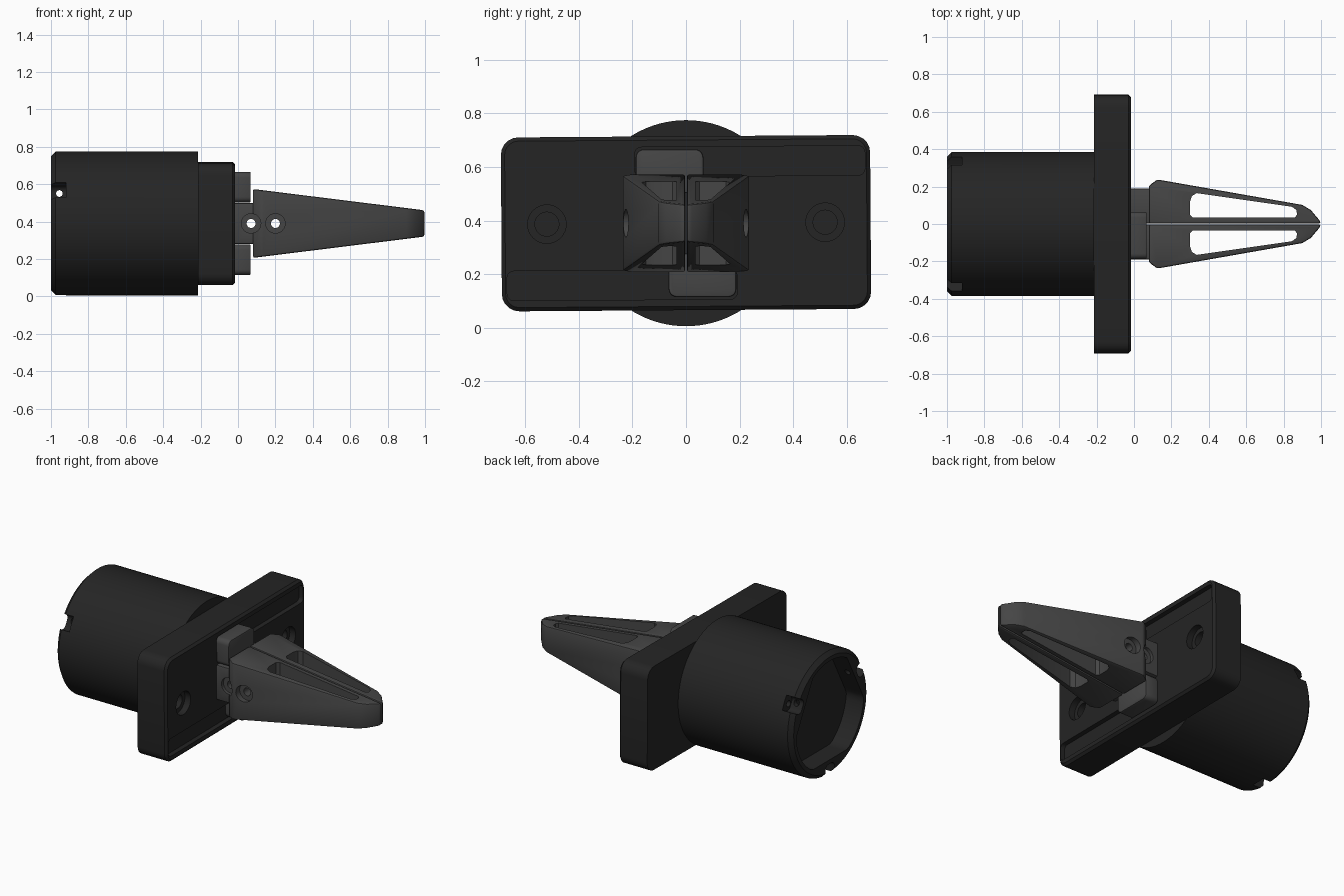
import bpy, bmesh, math
from mathutils import Matrix, Vector

if "Cube" in bpy.data.objects:
    bpy.data.objects.remove(bpy.data.objects["Cube"])

CZ = 0.39  # height of the gripper axis


def material(name, c):
    m = bpy.data.materials.new(name)
    m.use_nodes = True
    m.diffuse_color = (c, c, c, 1)
    m.node_tree.nodes["Principled BSDF"].inputs["Base Color"].default_value = (c, c, c, 1)
    return m


BLACK = material("black plastic", 0.018)
GREY = material("dark grey plastic", 0.06)

AXES = {"x": lambda p, a: (p, a[0], a[1]),
        "y": lambda p, a: (a[0], p, a[1]),
        "z": lambda p, a: (a[0], a[1], p)}


def loft(name, axis, sections, mat=None):
    """Solid through matching cross-sections [(position, points), ...]."""
    bm = bmesh.new()
    rings = [[bm.verts.new(AXES[axis](p, q)) for q in pts] for p, pts in sections]
    n = len(rings[0])
    for r, s in zip(rings, rings[1:]):
        for i in range(n):
            bm.faces.new((r[i], r[(i + 1) % n], s[(i + 1) % n], s[i]))
    bm.faces.new(rings[0])
    bm.faces.new(rings[-1])
    bmesh.ops.recalc_face_normals(bm, faces=bm.faces)
    me = bpy.data.meshes.new(name)
    bm.to_mesh(me)
    bm.free()
    ob = bpy.data.objects.new(name, me)
    bpy.context.collection.objects.link(ob)
    if mat:
        me.materials.append(mat)
    return ob


def prism(name, axis, a, b, pts, mat=None):
    return loft(name, axis, [(a, pts), (b, pts)], mat)


def circle(u, v, r, n=32):
    return [(u + r * math.cos(2 * math.pi * i / n), v + r * math.sin(2 * math.pi * i / n))
            for i in range(n)]


def rounded(u0, u1, v0, v1, r, seg=5):
    pts = []
    corners = [(u1 - r, v1 - r), (u0 + r, v1 - r), (u0 + r, v0 + r), (u1 - r, v0 + r)]
    for k, (u, v) in enumerate(corners):
        for i in range(seg + 1):
            t = math.pi / 2 * (k + i / seg)
            pts.append((u + r * math.cos(t), v + r * math.sin(t)))
    return pts


def apply(ob, mod):
    bpy.context.view_layer.objects.active = ob
    bpy.ops.object.modifier_apply(modifier=mod.name)


def bevel(ob, width, seg=2):
    m = ob.modifiers.new("bevel", "BEVEL")
    m.width, m.segments, m.limit_method = width, seg, "ANGLE"
    m.angle_limit = math.radians(40)
    apply(ob, m)


def cut(ob, *cutters):
    for c in cutters:
        m = ob.modifiers.new("cut", "BOOLEAN")
        m.operation, m.solver, m.object = "DIFFERENCE", "EXACT", c
        apply(ob, m)
        bpy.data.objects.remove(c)


def finish(ob):
    bpy.ops.object.select_all(action="DESELECT")
    ob.select_set(True)
    bpy.context.view_layer.objects.active = ob
    bpy.ops.object.shade_smooth_by_angle(angle=math.radians(30))


# Round motor housing with a chamfered rear rim
housing = loft("motor_housing", "x", [(-1, circle(0, CZ, 0.36, 96)),
                                      (-0.975, circle(0, CZ, 0.385, 96)),
                                      (-0.215, circle(0, CZ, 0.385, 96))], BLACK)

# Rear recess: a circle flattened beside each of the three rim notches
notches = [math.radians(a) for a in (28, 152, 270)]
recess = []
for y, z in circle(0, 0, 0.335, 72):
    p = Vector((y, z))
    for t in notches:
        d = Vector((math.cos(t), math.sin(t)))
        p -= d * max(0, p.dot(d) - 0.285)
    recess.append((p.x, p.y + CZ))
cut(housing, prism("recess_cutter", "x", -1.1, -0.88, recess))

# Rim notches with a screw hole in each
for t in notches:
    slot = prism("notch_cutter", "x", -1.1, -0.92, rounded(0.31, 0.5, -0.045, 0.045, 0.03))
    hole = prism("rim_hole_cutter", "x", -1.1, -0.8, circle(0.335, 0, 0.02, 16))
    for c in (slot, hole):
        c.data.transform(Matrix.Translation((0, 0, CZ)) @ Matrix.Rotation(t, 4, "X"))
    cut(housing, slot, hole)
cut(housing, prism("sight_hole_cutter", "y", -0.5, 0.5, circle(-0.955, 0.55, 0.018, 16)))
finish(housing)

# Rectangular rail plate with softened front edge
outer = rounded(-0.69, 0.69, 0.065, 0.715, 0.065)
inner = rounded(-0.676, 0.676, 0.079, 0.701, 0.051)
plate = loft("rail_plate", "x", [(-0.215, outer), (-0.029, outer), (-0.015, inner)], BLACK)

# Sliding slots and countersunk screw holes, paired by a half turn
for s in (1, -1):
    y0, y1 = sorted((-0.19 * s, 0.67 * s))
    z0, z1 = sorted((CZ + 0.175 * s, CZ + 0.285 * s))
    cut(plate,
        prism("slot_cutter", "x", -0.045, 0.1, rounded(y0, y1, z0, z1, 0.025)),
        prism("head_cutter", "x", -0.055, 0.1, circle(0.52 * s, CZ, 0.072)),
        prism("shank_cutter", "x", -0.13, 0.1, circle(0.52 * s, CZ, 0.045)))
plate.data.transform(Matrix.Translation((0, 0, CZ)) @ Matrix.Rotation(math.radians(0.4), 4, "X")
                     @ Matrix.Translation((0, 0, -CZ)))
finish(plate)

# Plan outlines of one finger and its window
FINGER = [(0.08, 0.003), (0.08, 0.205), (0.125, 0.238), (0.9, 0.102),
          (0.945, 0.075), (0.99, 0.022), (1.0, 0.003)]
WINDOW = [(0.3, 0.05), (0.315, 0.035), (0.86, 0.035), (0.872, 0.05), (0.868, 0.075),
          (0.845, 0.092), (0.335, 0.165), (0.31, 0.15), (0.3, 0.12)]


def bolt_cutters(s):
    cs = [prism("bore_cutter", "y", 0.17 * s, 0.4 * s, circle(0.07, CZ, 0.052)),
          prism("bore_cutter", "y", 0.195 * s, 0.4 * s, circle(0.2, CZ, 0.052))]
    cs += [prism("bolt_cutter", "y", -0.4, 0.4, circle(x, CZ, 0.024, 24)) for x in (0.07, 0.2)]
    return cs


for s, side in ((1, "back"), (-1, "front")):
    # Tapered finger
    finger = prism(side + "_finger", "z", -1, 1, [(x, y * s) for x, y in FINGER], GREY)
    for v in finger.data.vertices:
        half = 0.184 - (v.co.x - 0.08) * 0.124
        v.co.z = CZ + half * v.co.z
    bevel(finger, 0.01)
    cut(finger, prism("window_cutter", "z", 0, 1, [(x, y * s) for x, y in WINDOW]),
        *bolt_cutters(s))
    finish(finger)

    # Neck joining the finger to the carriage
    y0, y1 = sorted((0.003 * s, 0.19 * s))
    neck = prism(side + "_finger_neck", "x", -0.015, 0.1,
                 rounded(y0, y1, 0.28, 0.5, 0.01, 2), GREY)
    cut(neck, *bolt_cutters(s))
    finish(neck)

    # Carriage block riding in the slot
    y0, y1 = sorted((-0.188 * s, 0.065 * s))
    z0, z1 = sorted((CZ + 0.112 * s, CZ + 0.276 * s))
    block = prism(side + "_carriage", "x", -0.044, 0.068, rounded(y0, y1, z0, z1, 0.03), GREY)
    bevel(block, 0.008)
    finish(block)
